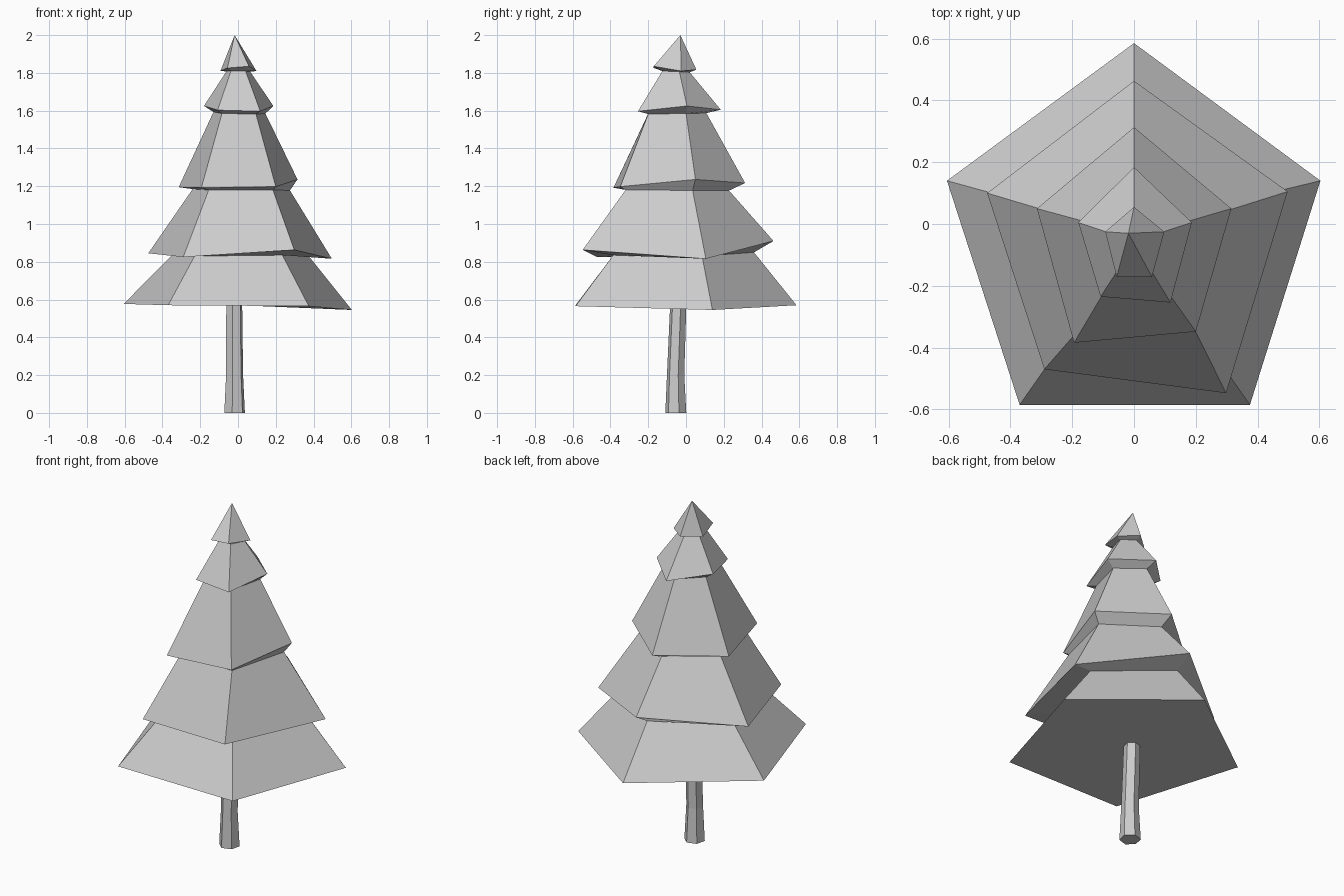
import bpy, bmesh
from math import cos, sin, pi, radians


def loft(name, rings, apex=None):
    """Skin a stack of vertex rings, closing the bottom and the top (flat or pointed)."""
    bm = bmesh.new()
    loops = [[bm.verts.new(p) for p in ring] for ring in rings]
    n = len(loops[0])
    bm.faces.new(loops[0][::-1])
    for a, b in zip(loops, loops[1:]):
        for i in range(n):
            j = (i + 1) % n
            bm.faces.new((a[i], a[j], b[j], b[i]))
    if apex:
        tip = bm.verts.new(apex)
        for i in range(n):
            bm.faces.new((loops[-1][i], loops[-1][(i + 1) % n], tip))
    else:
        bm.faces.new(loops[-1])
    bmesh.ops.recalc_face_normals(bm, faces=bm.faces[:])
    me = bpy.data.meshes.new(name)
    bm.to_mesh(me)
    bm.free()
    ob = bpy.data.objects.new(name, me)
    bpy.context.collection.objects.link(ob)
    return ob


# Foliage: hand-cut uneven pentagons (back, left, front left, front right, right)
foliage = [
    # bottom tier rim, then its tucked-in top
    [(0, .585, .57), (-.605, .14, .577), (-.37, -.585, .57), (.375, -.585, .565), (.603, .14, .545)],
    [(0, .36, .85), (-.35, .07, .835), (-.23, -.385, .83), (.235, -.385, .835), (.375, .085, .83)],
    # second tier
    [(0, .463, .91), (-.475, .10, .845), (-.29, -.47, .825), (.298, -.547, .863), (.497, .105, .816)],
    [(0, .228, 1.177), (-.24, .03, 1.185), (-.155, -.315, 1.18), (.185, -.32, 1.18), (.275, .035, 1.178)],
    # third tier
    [(0, .313, 1.217), (-.314, .05, 1.195), (-.194, -.384, 1.192), (.2, -.348, 1.198), (.315, .05, 1.236)],
    [(0, .108, 1.587), (-.13, 0, 1.593), (-.085, -.2, 1.585), (.095, -.2, 1.582), (.145, 0, 1.585)],
    # fourth tier
    [(0, .184, 1.605), (-.18, .005, 1.625), (-.108, -.235, 1.603), (.118, -.254, 1.597), (.187, .005, 1.625)],
    [(0, .02, 1.803), (-.06, -.035, 1.81), (-.037, -.125, 1.81), (.04, -.125, 1.81), (.065, -.035, 1.806)],
    # top tier rim
    [(0, .055, 1.817), (-.093, -.025, 1.81), (-.056, -.171, 1.826), (.058, -.171, 1.835), (.098, -.025, 1.81)],
]
loft("foliage", foliage, apex=(-.018, -.03, 2.0))


# Trunk: slightly bent, tapering hexagonal post
def hexagon(x, y, z, r):
    return [(x + r * cos(radians(17) + k * pi / 3),
             y + r * sin(radians(17) + k * pi / 3), z) for k in range(6)]


loft("trunk", [hexagon(-.018, -.054, 0, .057),
               hexagon(-.018, -.055, .2, .047),
               hexagon(-.02, -.041, .575, .044)])
